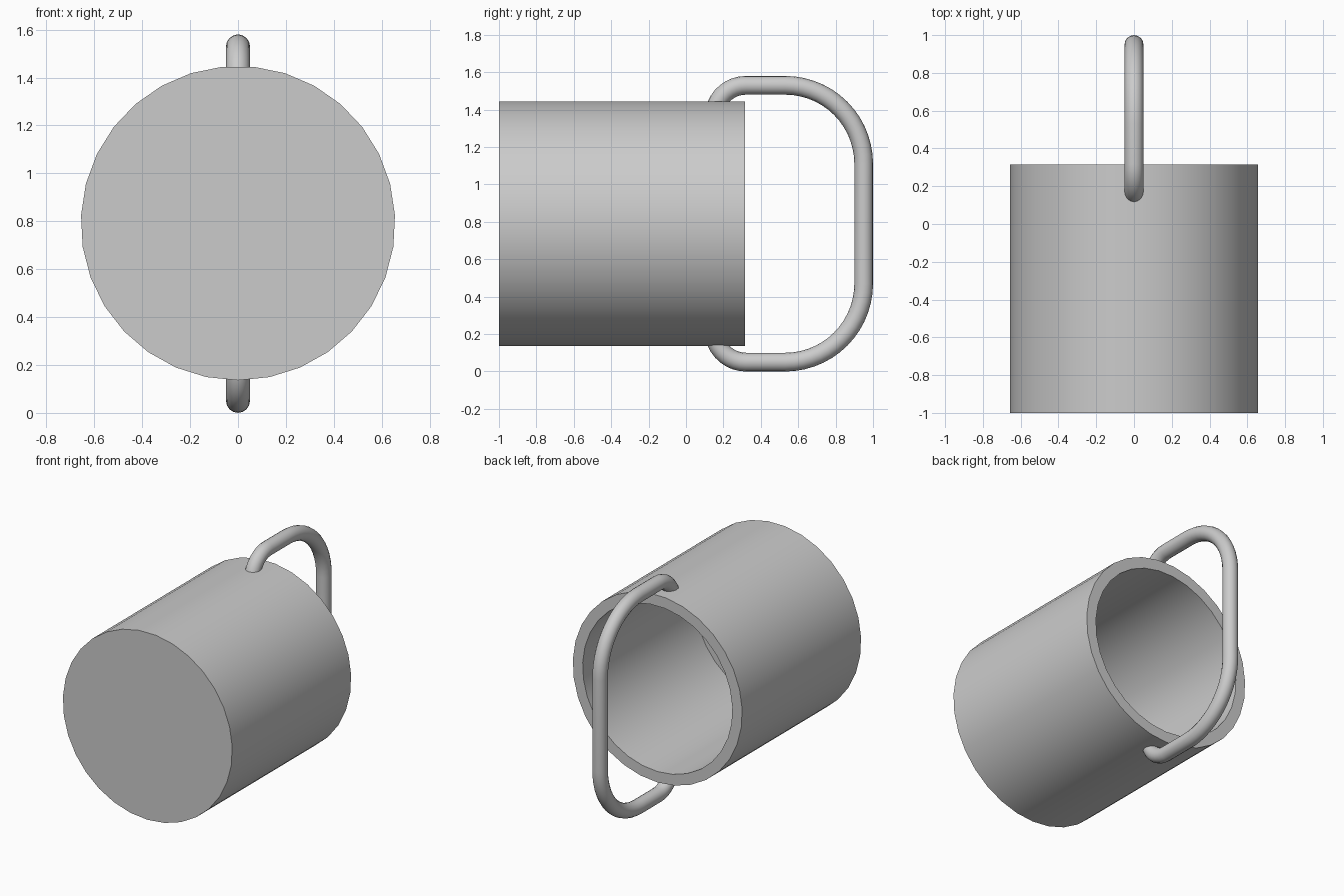
import bpy, bmesh
from math import sin, cos, pi, radians

cube = bpy.data.objects.get("Cube")
if cube:
    bpy.data.objects.remove(cube, do_unlink=True)

grey = bpy.data.materials.new("plain grey")
grey.use_nodes = True
colour = (0.6, 0.6, 0.6, 1)
grey.diffuse_color = colour
grey.node_tree.nodes["Principled BSDF"].inputs["Base Color"].default_value = colour

MID = 0.79       # height of the bucket axis
SIDES = 31


def finish(obj, angle):
    """Make the object active and shade it smooth, keeping sharp edges."""
    bpy.ops.object.select_all(action='DESELECT')
    obj.select_set(True)
    bpy.context.view_layer.objects.active = obj
    bpy.ops.object.shade_smooth_by_angle(angle=radians(angle))


# Bucket: rings running from the closed end, round the rim, to the inner floor
bm = bmesh.new()
rings = []
for radius, y in [(0.656, -1), (0.656, 0.315), (0.58, 0.315), (0.58, -0.925)]:
    ring = []
    for i in range(SIDES):
        a = -pi / 2 + 2 * pi * i / SIDES
        ring.append(bm.verts.new((radius * cos(a), y, MID + 0.002 + radius * sin(a))))
    rings.append(ring)
for lower, upper in zip(rings, rings[1:]):
    for i in range(SIDES):
        j = (i + 1) % SIDES
        bm.faces.new((lower[i], lower[j], upper[j], upper[i]))
bm.faces.new(rings[0])
bm.faces.new(rings[-1])
bmesh.ops.recalc_face_normals(bm, faces=bm.faces)
mesh = bpy.data.meshes.new("bucket")
bm.to_mesh(mesh)
bm.free()
bucket = bpy.data.objects.new("bucket", mesh)
bpy.context.collection.objects.link(bucket)
mesh.materials.append(grey)
finish(bucket, 30)


# Handle: a round tube along a path mirrored about the bucket axis
def arc(y, z, radius, start, end, steps):
    angles = [radians(start + (end - start) * i / steps) for i in range(steps + 1)]
    return [(y + radius * cos(a), z + radius * sin(a)) for a in angles]


half = arc(0.32, 0.57, 0.17, 168, 90, 8) + arc(0.53, 0.32, 0.42, 90, 0, 14)
path = half + [(y, -z) for y, z in reversed(half)]

curve = bpy.data.curves.new("handle", 'CURVE')
curve.dimensions = '3D'
curve.bevel_depth = 0.05
curve.bevel_resolution = 6
curve.use_fill_caps = True
spline = curve.splines.new('POLY')
spline.points.add(len(path) - 1)
for point, (y, z) in zip(spline.points, path):
    point.co = (0, y, MID + z, 1)
handle = bpy.data.objects.new("handle", curve)
bpy.context.collection.objects.link(handle)
curve.materials.append(grey)
bpy.ops.object.select_all(action='DESELECT')
handle.select_set(True)
bpy.context.view_layer.objects.active = handle
bpy.ops.object.convert(target='MESH')
finish(bpy.context.view_layer.objects.active, 40)
